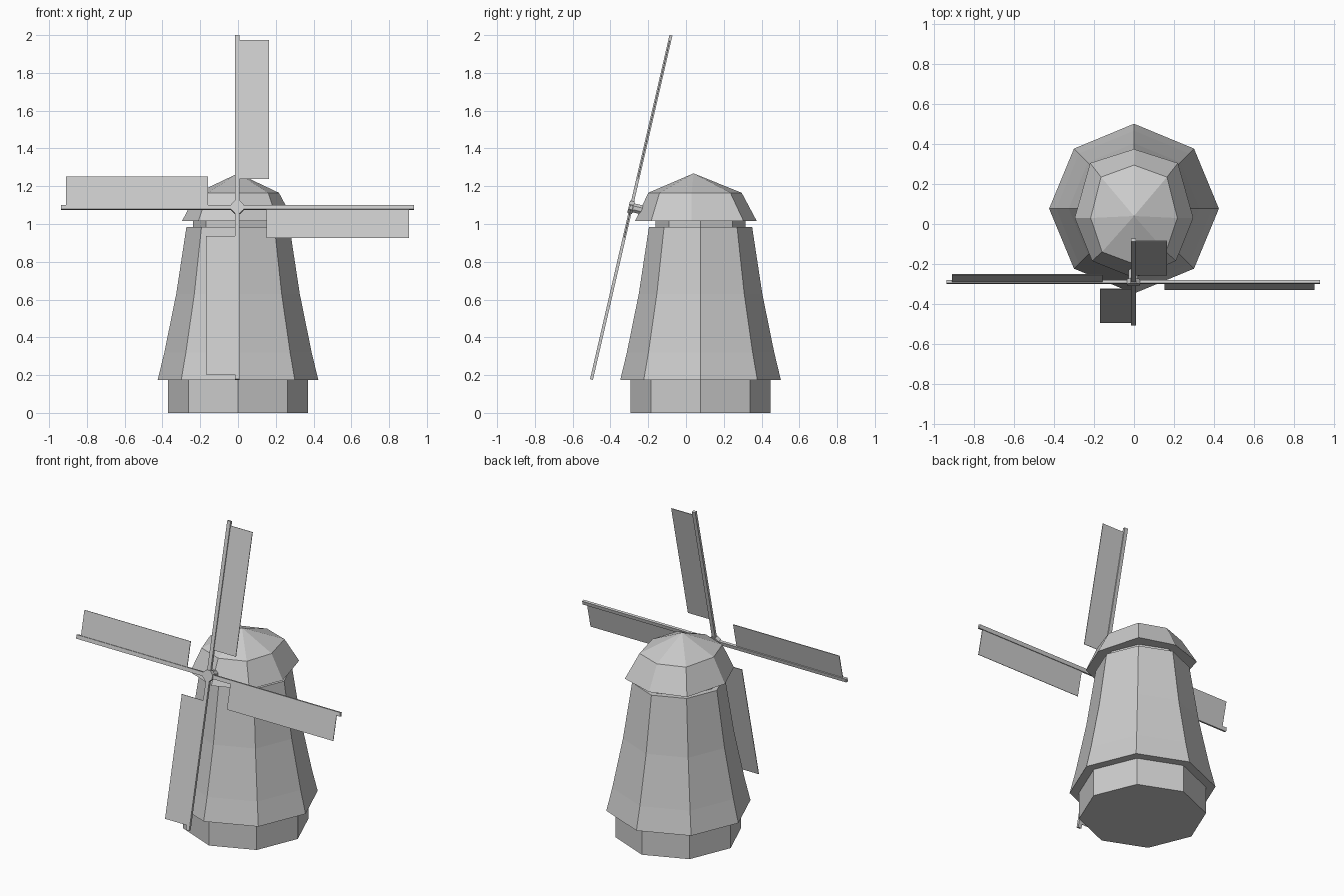
import bpy, bmesh
from math import sin, cos, pi, radians
from mathutils import Matrix, Vector

if "Cube" in bpy.data.objects:
    bpy.data.objects.remove(bpy.data.objects["Cube"])

CY = 0.077                      # tower axis
TILT = radians(-13)             # sails lean back
HUB = Matrix.Translation((-0.003, -0.29, 1.088)) @ Matrix.Rotation(TILT, 4, 'X')


def finish(name, bm):
    mesh = bpy.data.meshes.new(name)
    bm.to_mesh(mesh)
    bm.free()
    obj = bpy.data.objects.new(name, mesh)
    bpy.context.collection.objects.link(obj)
    return obj


def loft(name, rings, apex=None):
    """Stack rings of points into a closed shell, optionally ending in a point."""
    bm = bmesh.new()
    loops = [[bm.verts.new(p) for p in r] for r in rings]
    n = len(loops[0])
    for a, b in zip(loops, loops[1:]):
        for i in range(n):
            j = (i + 1) % n
            bm.faces.new((a[i], a[j], b[j], b[i]))
    bm.faces.new(loops[0][::-1])
    if apex:
        tip = bm.verts.new(apex)
        for i in range(n):
            bm.faces.new((loops[-1][i], loops[-1][(i + 1) % n], tip))
    else:
        bm.faces.new(loops[-1])
    bmesh.ops.recalc_face_normals(bm, faces=bm.faces)
    return finish(name, bm)


def octagon(r, z):
    return [(r * cos(i * pi / 4), CY + r * sin(i * pi / 4), z) for i in range(8)]


def mirrored(half, z):
    pts = half + [(-x, y) for x, y in half[-2:0:-1]]
    return [(x, y, z) for x, y in pts]


def box(name, lo, hi, mat):
    bm = bmesh.new()
    lo, hi = Vector(lo), Vector(hi)
    bmesh.ops.create_cube(bm, size=1, matrix=mat @ Matrix.Translation((lo + hi) / 2)
                          @ Matrix.Diagonal((*(hi - lo), 1)))
    return finish(name, bm)


def axle(name, r, y0, y1):
    bm = bmesh.new()
    m = HUB @ Matrix.Translation((0, (y0 + y1) / 2, 0)) @ Matrix.Rotation(pi / 2, 4, 'X')
    bmesh.ops.create_cone(bm, cap_ends=True, segments=8, radius1=r, radius2=r,
                          depth=y1 - y0, matrix=m @ Matrix.Rotation(pi / 8, 4, 'Z'))
    return finish(name, bm)


# Tower
loft("base", [octagon(0.37, 0), octagon(0.37, 0.175)])
loft("tower", [octagon(r, z) for r, z in
               ((0.425, 0.175), (0.39, 0.32), (0.327, 0.63), (0.273, 0.985))])
loft("neck", [octagon(0.238, 0.98), octagon(0.238, 1.02)])

# Slightly elongated roof cap
eave = [(0, -0.27), (0.21, -0.185), (0.297, 0.03), (0.22, 0.305), (0, 0.375)]
shoulder = [(0, -0.2), (0.16, -0.14), (0.217, 0.03), (0.165, 0.235), (0, 0.295)]
loft("cap", [mirrored(eave, 1.015), mirrored(shoulder, 1.165)], apex=(0, 0.04, 1.268))

# Hub and axle
axle("hub", 0.036, -0.014, 0.012)
axle("axle", 0.026, 0.01, 0.13)

# Four spars, each with a sail trailing on one side
for k in range(4):
    m = HUB @ Matrix.Rotation(k * pi / 2, 4, 'Y')
    box(f"spar_{k + 1}", (-0.012, -0.008, 0), (0.012, 0.008, 0.935), m)
    box(f"sail_{k + 1}", (-0.01, -0.002, 0.155), (0.167, 0.002, 0.908), m)
